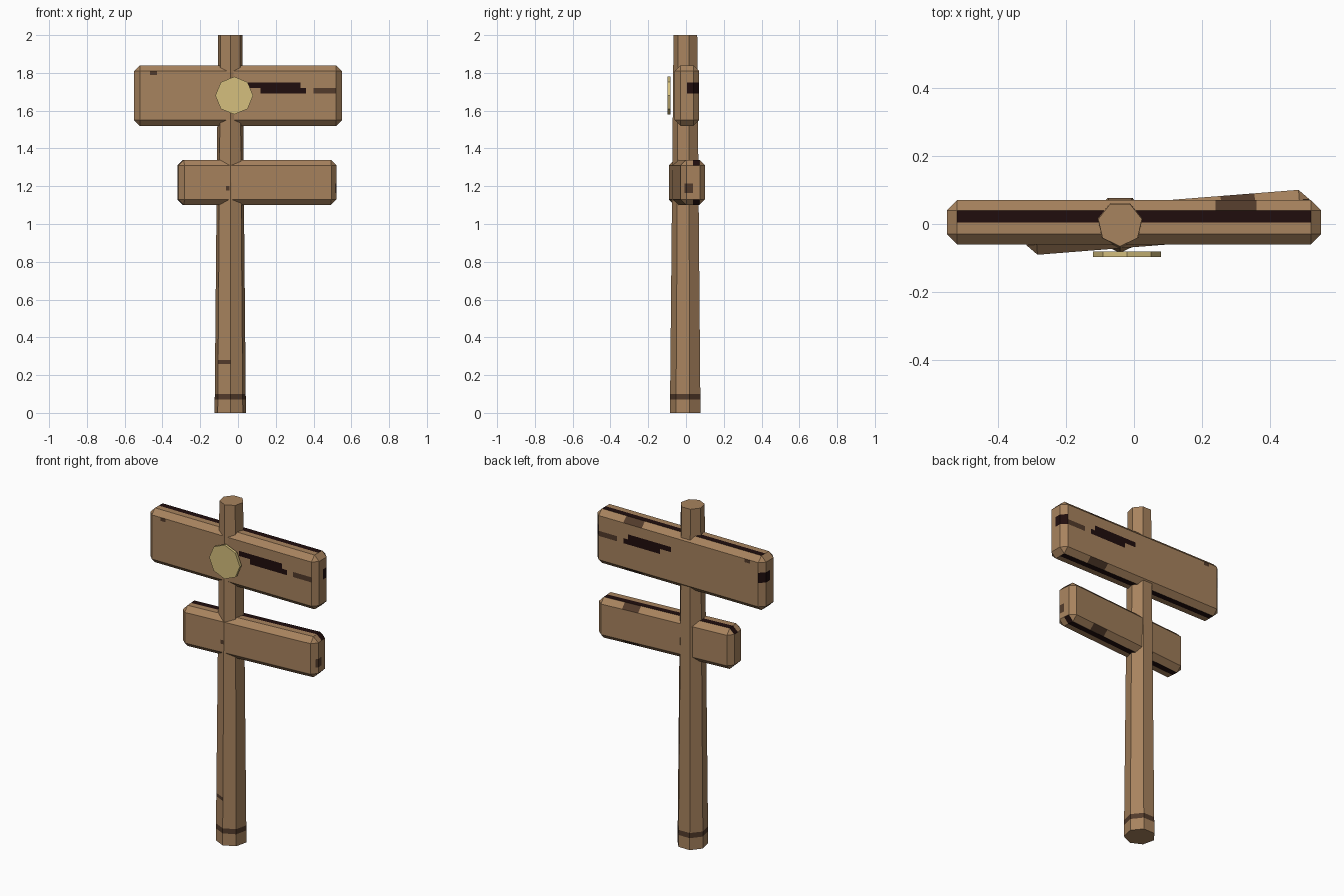
import bpy, bmesh, math
from mathutils import Matrix

if "Cube" in bpy.data.objects:
    bpy.data.objects.remove(bpy.data.objects["Cube"])


def material(name, rgb):
    m = bpy.data.materials.new(name)
    m.diffuse_color = (*rgb, 1)
    m.use_nodes = True
    m.node_tree.nodes["Principled BSDF"].inputs["Base Color"].default_value = m.diffuse_color
    return m


WOOD, DARK, BROWN = 0, 1, 2
woods = [material("wood", (0.39, 0.227, 0.112)),
         material("dark_grain", (0.014, 0.004, 0.004)),
         material("brown_grain", (0.085, 0.043, 0.024))]
brass = [material("pale_brass", (0.66, 0.52, 0.205))]


def finish(bm, name, mats):
    bmesh.ops.recalc_face_normals(bm, faces=bm.faces[:])
    me = bpy.data.meshes.new(name)
    bm.to_mesh(me)
    bm.free()
    for m in mats:
        me.materials.append(m)
    ob = bpy.data.objects.new(name, me)
    bpy.context.collection.objects.link(ob)
    return ob


def cut(bm, axis, values):
    for v in values:
        co, no = [0, 0, 0], [0, 0, 0]
        co[axis], no[axis] = v, 1
        bmesh.ops.bisect_plane(bm, geom=bm.verts[:] + bm.edges[:] + bm.faces[:],
                               plane_co=co, plane_no=no)


def board(name, half, loc, angle, xs, ys, zs, rule):
    """Chamfered plank, cut along grain marks, coloured by a rule."""
    bm = bmesh.new()
    bmesh.ops.create_cube(bm, size=2, matrix=Matrix.Diagonal((*half, 1)))
    bmesh.ops.bevel(bm, geom=bm.edges[:], offset=0.03, segments=1, affect='EDGES')
    for axis, values in enumerate((xs, ys, zs)):
        cut(bm, axis, values)
    bm.normal_update()
    for f in bm.faces:
        f.material_index = rule(f.calc_center_median(), f.normal)
    ob = finish(bm, name, woods)
    ob.location = loc
    ob.rotation_euler.z = angle


def upper_rule(c, n):
    if abs(n.z) > 0.9:                                   # strip along top and bottom
        return DARK if c.y > 0 else WOOD
    if abs(n.y) > 0.9:                                   # marks on both broad faces
        if 0.05 < c.x < 0.36 and 0.01 < c.z < 0.07:
            cut_left = c.x < 0.12 and c.z < 0.04
            cut_right = c.x > 0.33 and c.z > 0.04
            return WOOD if cut_left or cut_right else DARK
        if c.x > 0.40 and 0.01 < c.z < 0.04:
            return BROWN
        if -0.465 < c.x < -0.43 and c.z > 0.11:
            return BROWN
    elif abs(n.x) > 0.5 and c.y > 0 and 0.01 < c.z < 0.07:   # end grain
        return DARK
    elif n.y > 0.5 and abs(n.x) < 0.3 and 0.24 < c.x < 0.36:  # rear chamfers
        return BROWN
    return WOOD


def lower_rule(c, n):
    if abs(n.z) > 0.9 or (abs(n.z) > 0.6 and abs(n.y) < 0.3):
        return DARK if c.y > 0 else WOOD
    if n.y < -0.9 and abs(c.x + 0.155) < 0.015 and abs(c.z + 0.03) < 0.012:
        return BROWN
    if n.x > 0.5 and -0.045 < c.y < 0 and -0.055 < c.z < -0.005:
        return BROWN
    if n.y > 0.5 and abs(n.x) < 0.3 and abs(n.z) > 0.5 and 0.16 < c.x < 0.26:
        return BROWN
    return WOOD


# Two sign boards
board("upper_board", (0.55, 0.065, 0.16), (0, 0.005, 1.68), 0,
      (-0.465, -0.43, 0.05, 0.12, 0.24, 0.33, 0.36, 0.40), (0,),
      (0.01, 0.04, 0.07, 0.11), upper_rule)
board("lower_board", (0.42, 0.065, 0.12), (0.1, 0.005, 1.22), math.radians(4.5),
      (-0.17, -0.14, 0.16, 0.26), (-0.045, 0),
      (-0.055, -0.042, -0.018, -0.005), lower_rule)

# Tapered seven-sided post with a stained ring near the foot
bm = bmesh.new()
bmesh.ops.create_cone(bm, cap_ends=True, segments=7, radius1=0.085, radius2=0.066, depth=2)
# turn one corner to face the front
v0 = bm.verts[:][0].co
turn = -math.pi / 2 - math.atan2(v0.y, v0.x)
bmesh.ops.transform(bm, verts=bm.verts[:],
                    matrix=Matrix.Translation((-0.041, 0, 1)) @ Matrix.Rotation(turn, 4, 'Z'))
cut(bm, 2, (0.07, 0.1, 0.26, 0.28))
bm.normal_update()
for f in bm.faces:
    c = f.calc_center_median()
    ring = 0.07 < c.z < 0.1
    chip = 0.26 < c.z < 0.28 and f.normal.y < -0.5 and f.normal.x < 0
    f.material_index = BROWN if ring or chip else WOOD
finish(bm, "post", woods)

# Eight-sided disc in front of the upper board
bm = bmesh.new()
bmesh.ops.create_cone(bm, cap_ends=True, segments=8, radius1=0.1, radius2=0.1, depth=0.016,
                      matrix=Matrix.Translation((-0.02, -0.089, 1.68)) @ Matrix.Rotation(math.pi / 2, 4, 'X'))
finish(bm, "disc", brass)
